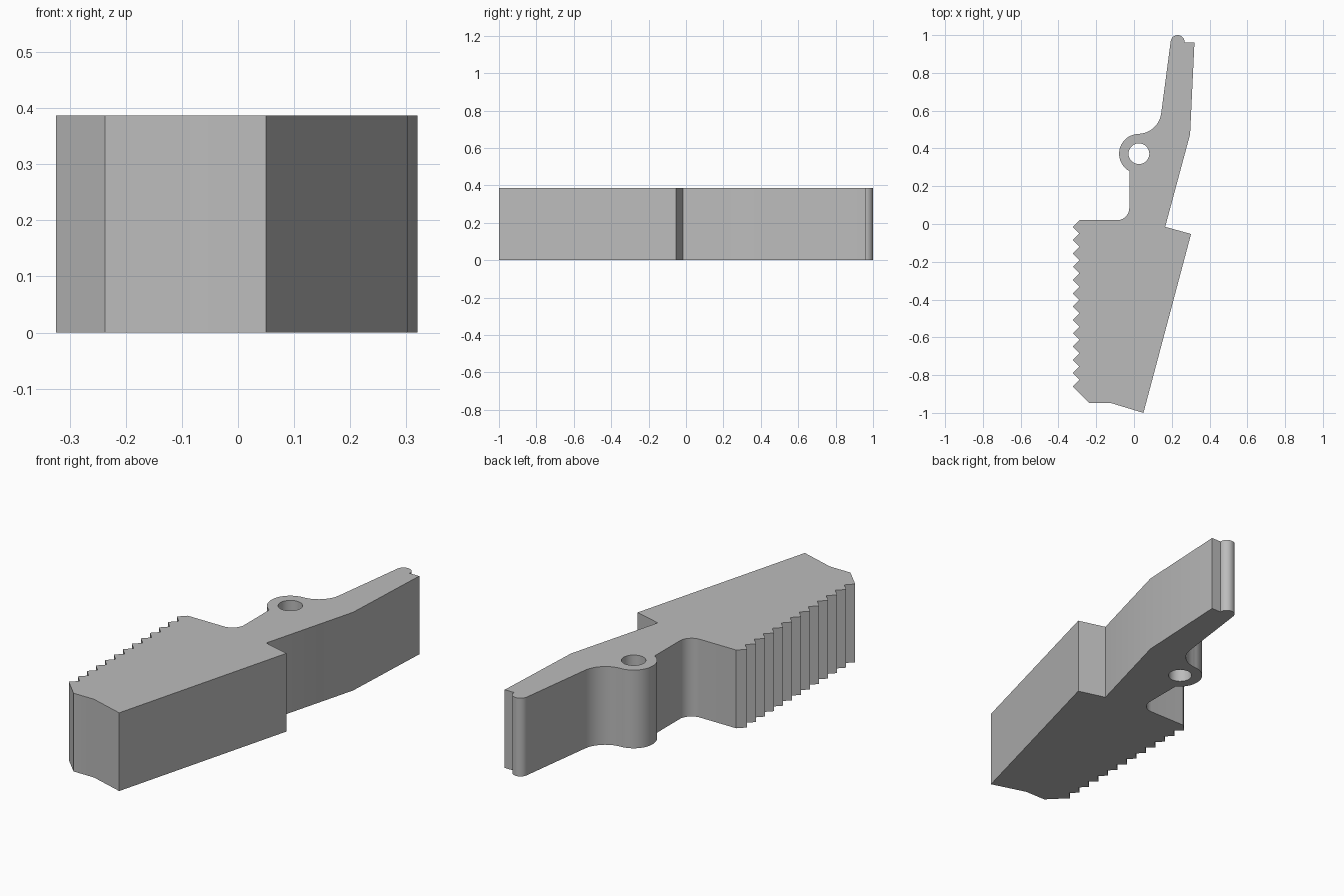
import bpy, bmesh
from math import radians, sin, cos

cube = bpy.data.objects.get("Cube")
if cube:
    bpy.data.objects.remove(cube, do_unlink=True)

HEIGHT = 0.387
PIVOT = (0.026, 0.372)

grey = bpy.data.materials.new("plain_grey")
grey.use_nodes = True
grey.diffuse_color = (0.5, 0.5, 0.5, 1)
grey.node_tree.nodes["Principled BSDF"].inputs["Base Color"].default_value = (0.5, 0.5, 0.5, 1)


def arc(centre, radius, start, end, steps):
    """Points along an arc, angles in degrees."""
    angles = [radians(start + (end - start) * i / steps) for i in range(steps + 1)]
    return [(centre[0] + radius * cos(a), centre[1] + radius * sin(a)) for a in angles]


def prism(name, points, bottom, top):
    """Extrude a flat outline straight up."""
    bm = bmesh.new()
    face = bm.faces.new([bm.verts.new((x, y, bottom)) for x, y in points])
    result = bmesh.ops.extrude_face_region(bm, geom=[face])
    verts = [v for v in result["geom"] if isinstance(v, bmesh.types.BMVert)]
    bmesh.ops.translate(bm, vec=(0, 0, top - bottom), verts=verts)
    bmesh.ops.recalc_face_normals(bm, faces=bm.faces)
    mesh = bpy.data.meshes.new(name)
    bm.to_mesh(mesh)
    bm.free()
    mesh.materials.append(grey)
    obj = bpy.data.objects.new(name, mesh)
    bpy.context.collection.objects.link(obj)
    return obj


# Right side: stepped back from the arm down to the heel of the grip
outline = [(0.32, 0.96), (0.297, 0.475), (0.165, -0.015), (0.302, -0.053),
           (0.05, -1.0), (-0.125, -0.947), (-0.237, -0.947)]

# Saw teeth along the grip
TEETH, PITCH = 12, 0.0704
for i in range(TEETH + 1):
    y = -0.86 + i * PITCH
    outline.append((-0.324, y))
    if i < TEETH:
        outline.append((-0.289, y + PITCH / 2))
outline.append((-0.289, 0.02))

# Inner fillet, pivot boss, sweep into the arm, rounded tip
outline += arc((-0.09, 0.085), 0.065, -90, 0, 10)
outline += arc(PIVOT, 0.105, 241, 90, 24)
outline += arc((0.02, 0.602), 0.125, -87, -8, 12)
outline += arc((0.231, 0.963), 0.037, 172, -5, 16)

lever = prism("lever_body", outline, 0, HEIGHT)

# Pivot hole
cutter = prism("pivot_hole_cutter", arc(PIVOT, 0.055, 0, 350, 35), -0.1, HEIGHT + 0.1)
cutter.hide_render = True
cut = lever.modifiers.new("pivot_hole", "BOOLEAN")
cut.operation = "DIFFERENCE"
cut.solver = "EXACT"
cut.object = cutter

bpy.ops.object.select_all(action="DESELECT")
lever.select_set(True)
bpy.context.view_layer.objects.active = lever
bpy.ops.object.modifier_apply(modifier=cut.name)
bpy.data.objects.remove(cutter, do_unlink=True)
bpy.ops.object.shade_smooth_by_angle(angle=radians(25))
